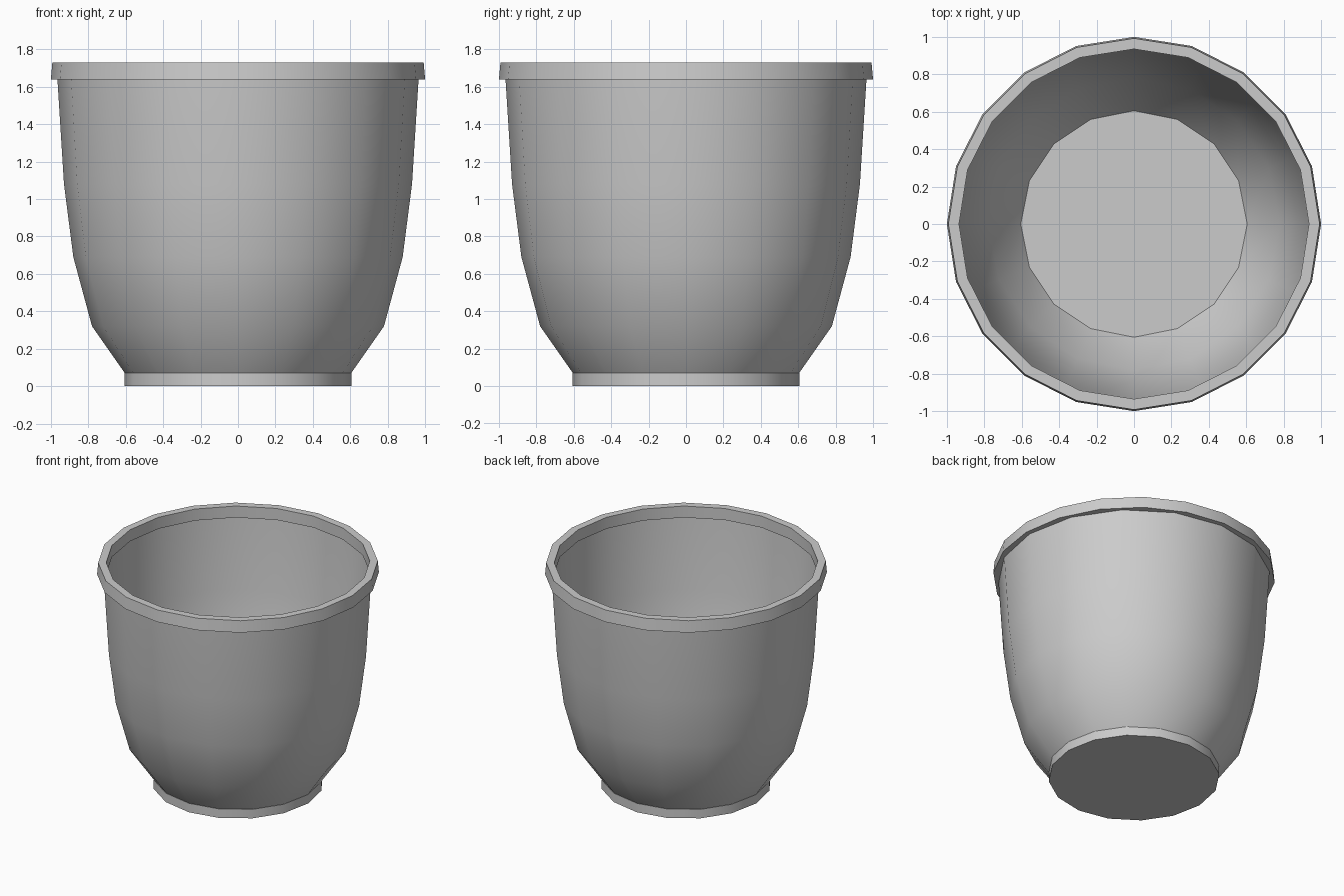
import bpy
import bmesh
from math import sin, cos, tau, radians

default = bpy.data.objects.get("Cube")
if default:
    bpy.data.objects.remove(default, do_unlink=True)

grey = bpy.data.materials.new("pot_grey")
grey.use_nodes = True
colour = (0.6, 0.6, 0.6, 1.0)
grey.diffuse_color = colour
grey.node_tree.nodes["Principled BSDF"].inputs["Base Color"].default_value = colour


def lathe(name, profile, sides, closed=False, capped=False):
    """Turn a (radius, height) profile around z."""
    bm = bmesh.new()
    rings = [[bm.verts.new((r * cos(tau * i / sides), r * sin(tau * i / sides), z))
              for i in range(sides)] for r, z in profile]
    pairs = list(zip(rings, rings[1:]))
    if closed:
        pairs.append((rings[-1], rings[0]))
    for low, high in pairs:
        for i in range(sides):
            j = (i + 1) % sides
            bm.faces.new((low[i], low[j], high[j], high[i]))
    if capped:
        bm.faces.new(rings[0][::-1])
        bm.faces.new(rings[-1])
    if closed or capped:
        bmesh.ops.recalc_face_normals(bm, faces=bm.faces)
    mesh = bpy.data.meshes.new(name)
    bm.to_mesh(mesh)
    bm.free()
    mesh.materials.append(grey)
    obj = bpy.data.objects.new(name, mesh)
    bpy.context.collection.objects.link(obj)
    bpy.ops.object.select_all(action="DESELECT")
    obj.select_set(True)
    bpy.context.view_layer.objects.active = obj
    bpy.ops.object.shade_smooth_by_angle(angle=radians(40))
    return obj


# Short foot, whose top is the floor of the pot
lathe("foot", [(0.607, 0), (0.607, 0.07)], 16, capped=True)

# Thin flaring wall
lathe("wall", [(0.605, 0.07), (0.78, 0.32), (0.88, 0.69),
               (0.93, 1.08), (0.965, 1.64)], 16)

# Thick lip around the opening
lathe("rim", [(1.0, 1.64), (0.992, 1.73), (0.935, 1.73), (0.935, 1.64)],
      20, closed=True)
